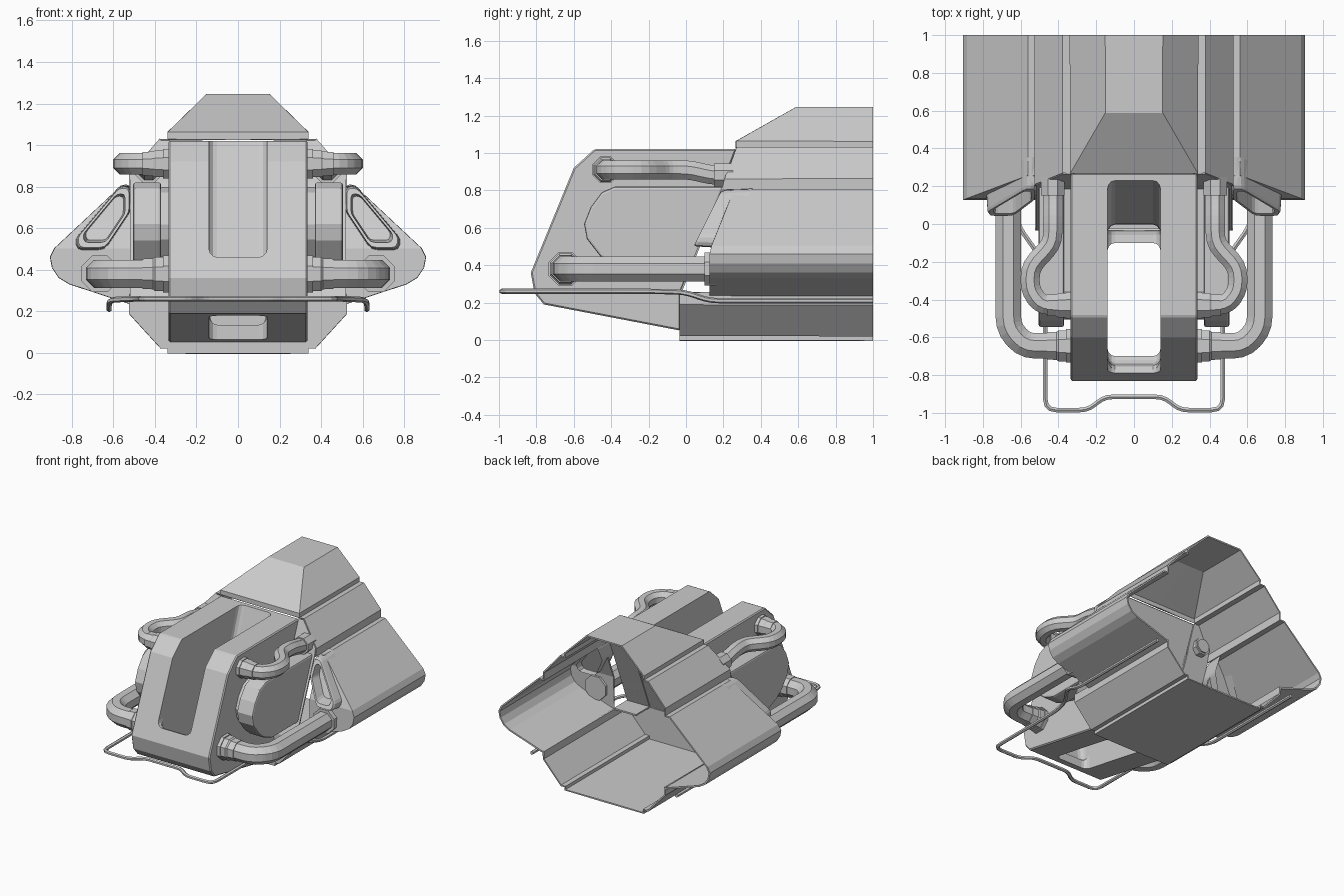
import bpy, bmesh, math
from mathutils import Vector

if "Cube" in bpy.data.objects:
    bpy.data.objects.remove(bpy.data.objects["Cube"])


def add_object(name, bm, mirror=False, thick=0):
    bmesh.ops.recalc_face_normals(bm, faces=bm.faces)
    me = bpy.data.meshes.new(name)
    bm.to_mesh(me)
    bm.free()
    ob = bpy.data.objects.new(name, me)
    bpy.context.collection.objects.link(ob)
    if mirror:
        m = ob.modifiers.new("Mirror", 'MIRROR')
        m.use_clip = True
    if thick:
        s = ob.modifiers.new("Thickness", 'SOLIDIFY')
        s.thickness = thick
        s.offset = 0
    return ob


def loft(name, rings, closed=True, caps=(True, True), extra=(), **kw):
    """Bridge rings of points; 'extra' holds additional single polygons."""
    bm = bmesh.new()
    vs = [[bm.verts.new(p) for p in r] for r in rings]
    n = len(rings[0])
    for a, b in zip(vs, vs[1:]):
        for i in range(n if closed else n - 1):
            j = (i + 1) % n
            bm.faces.new((a[i], a[j], b[j], b[i]))
    if closed and caps[0]:
        bm.faces.new(vs[0])
    if closed and caps[1]:
        bm.faces.new(vs[-1])
    for poly in extra:
        bm.faces.new([bm.verts.new(p) for p in poly])
    bmesh.ops.remove_doubles(bm, verts=bm.verts, dist=0.0005)
    return add_object(name, bm, **kw)


def side_prism(name, yz, x0, x1, **kw):
    return loft(name, [[(x, y, z) for y, z in yz] for x in (x0, x1)], **kw)


def bevel(ob, width, seg):
    m = ob.modifiers.new("Bevel", 'BEVEL')
    m.width, m.segments, m.limit_method = width, seg, 'ANGLE'
    m.angle_limit = math.radians(40)


def fillet(pts, rad, n=3):
    """Round the inner corners of a polyline."""
    pts = [Vector(p) for p in pts]
    out = [pts[0]]
    for a, b, c in zip(pts, pts[1:], pts[2:]):
        r = min(rad, (a - b).length * .45, (c - b).length * .45)
        p, q = b + (a - b).normalized() * r, b + (c - b).normalized() * r
        for i in range(n + 1):
            t = i / n
            out.append(p * (1 - t) ** 2 + b * 2 * t * (1 - t) + q * t * t)
    return out + [pts[-1]]


def tube(name, pts, r, sides=8, mirror=True):
    """Sweep a regular polygon along a path that stays close to horizontal."""
    rings, up = [], Vector((0, 0, 1))
    for i, p in enumerate(pts):
        d1 = (p - pts[max(i - 1, 0)]).normalized()
        d2 = (pts[min(i + 1, len(pts) - 1)] - p).normalized()
        t = (d1 + d2).normalized()
        s = t.cross(up).normalized()
        u = s.cross(t)
        rings.append([p + r * (s * math.cos(a) + u * math.sin(a)) for a in
                      [math.tau * (k + .5) / sides for k in range(sides)]])
    return loft(name, rings, mirror=mirror)


def flange(name, y, z, r):
    """Stepped collar where a pipe leaves the nose."""
    steps = [(.33, 1.38), (.36, 1.38), (.36, 1.27), (.40, 1.27), (.41, 1.15), (.46, 1.12)]
    loft(name, [[(x, y + r * k * math.cos(a), z + r * k * math.sin(a)) for a in
                 [math.tau * (i + .5) / 8 for i in range(8)]] for x, k in steps], mirror=True)


# Nose block with a slot through front, top and underside
nose = side_prism("nose_block", [(-.03, .05), (-.76, .19), (-.81, .25), (-.83, .36), (-.6, .92),
                                 (-.49, 1.02), (.27, 1.02), (.05, .45), (-.03, .25)], -.335, .335)
bevel(nose, .008, 1)
slot = side_prism("slot_cutter", [(.23, 1.2), (.23, 1.02), (0, .35), (-.02, .12), (-.74, .25),
                                  (-.75, .46), (-1, .46), (-1, 1.2)], -.14, .14)
hole = loft("hole_cutter", [[(x, y, z) for x, y in ((-.14, -.7), (.14, -.7), (.14, -.1), (-.14, -.1))]
                            for z in (-.2, .4)])
for c in (slot, hole):
    bevel(c, .04, 3)
    m = nose.modifiers.new("Cut", 'BOOLEAN')
    m.operation, m.object, m.solver = 'DIFFERENCE', c, 'EXACT'
    c.hide_render = True
    c.hide_set(True)

# Rear shell: canopy, shoulders and side pods, open at the back
shell = [(0, 1.24, .59), (.15, 1.24, .59), (.335, 1.06, .27), (.335, 1.025, .27), (.375, 1.025, .27),
         (.52, .86, .21), (.52, .8, .2), (.56, .8, .26), (.88, .5, .14), (.9, .46, .13),
         (.89, .41, .13), (.86, .365, .13), (.81, .335, .13), (.52, .24, .13)]
front = [(x, y, z) for x, z, y in shell]
loft("rear_shell", [front, [(x, 1, z) for x, y, z in front]], closed=False, mirror=True, thick=.012,
     extra=[[(0, .27, 1.06), front[2], front[1], front[0]],
            [(0, .27, 1.025), front[3], front[2], (0, .27, 1.06)],
            [(.52, .26, .8), front[7], front[8], (.52, .14, .5)],
            [(.52, .14, .5)] + front[8:]])

# Lower hull tray with its front plate
hull = [(0, 0), (.335, 0), (.335, .025), (.37, .025), (.52, .19), (.52, .25)]
loft("lower_hull", [[(x, y, z) for x, z in hull] for y in (-.03, 1)], closed=False, mirror=True, thick=.012,
     extra=[[(x, -.03, z) for x, z in hull] + [(0, -.03, .25)],
            [(.33, -.03, .25), (.52, -.03, .25), (.52, .14, .25), (.33, .14, .25)]])

# Slanted bulkhead between nose and pods
wall = [(-.03, .25), (.05, .45), (.2, .82), (.21, .86), (.27, 1.02)]
loft("bulkhead", [[(.33, y, z) for y, z in wall],
                  [(x, y, z) for x, (y, z) in zip((.52, .52, .52, .52, .375), wall)]],
     closed=False, mirror=True, thick=.01)

# Side drums with rounded front
drum = [(.2, .82), (-.38, .82), (-.45, .79), (-.51, .71), (-.545, .62), (-.53, .54),
        (-.46, .45), (-.4, .4), (-.3, .36), (.02, .36)]
side_prism("drum_mount", [(y * .93, .6 + (z - .6) * .9) for y, z in drum], .32, .4, mirror=True)
d = side_prism("side_drum", drum, .37, .505, mirror=True)
bevel(d, .012, 2)

# Upper and lower pipes with collars
tube("upper_pipe", fillet([(.33, -.43, .91), (.49, -.43, .91), (.55, -.35, .91), (.55, -.23, .91),
                           (.43, -.1, .91), (.43, .02, .91), (.43, .14, .88), (.43, .26, .88)], .07), .055)
flange("upper_pipe_collar", -.43, .91, .055)
tube("lower_pipe", fillet([(.33, -.645, .38), (.58, -.645, .38), (.665, -.55, .38), (.665, .16, .38)], .06), .073)
flange("lower_pipe_collar", -.645, .38, .07)
tube("lower_pipe_end", [Vector((.665, y, .38)) for y in (.1, .16)], .095)
tube("upper_pipe_end", [Vector((.43, y, .88)) for y in (.15, .25)], .068)

# Intake scoops on the pods: rounded lip and recessed mouth
outline = fillet([(.52, .72, 0), (.52, .8, 0), (.57, .8, 0), (.78, .55, 0), (.77, .5, 0), (.64, .5, 0),
                  (.52, .68, 0), (.52, .72, 0)], .03, 2)[:-1]
mid = Vector((.63, .64, 0))


def scoop_ring(scale, depth):
    pts = [mid + (p - mid) * scale for p in outline]
    return [(p.x, .04 + (p.y - .5) * .5 + depth, p.y) for p in pts]


loft("intake_scoop", [scoop_ring(1.06, .16), scoop_ring(1, .015), scoop_ring(.95, 0),
                      scoop_ring(.78, 0), scoop_ring(.7, .08)], caps=(False, True), mirror=True)

# Wire bumper running around the nose and back under the pods
half = [(.16, -.915, .26), (.24, -.985, .26), (.47, -.985, .26), (.47, -.3, .26), (.5, -.17, .26),
        (.62, .0, .255), (.62, .12, .21), (.62, 1, .21)]
path = [(-x, y, z) for x, y, z in reversed(half)] + half
tube("wire_bumper", fillet(path, .06), .014, 6, mirror=False)
